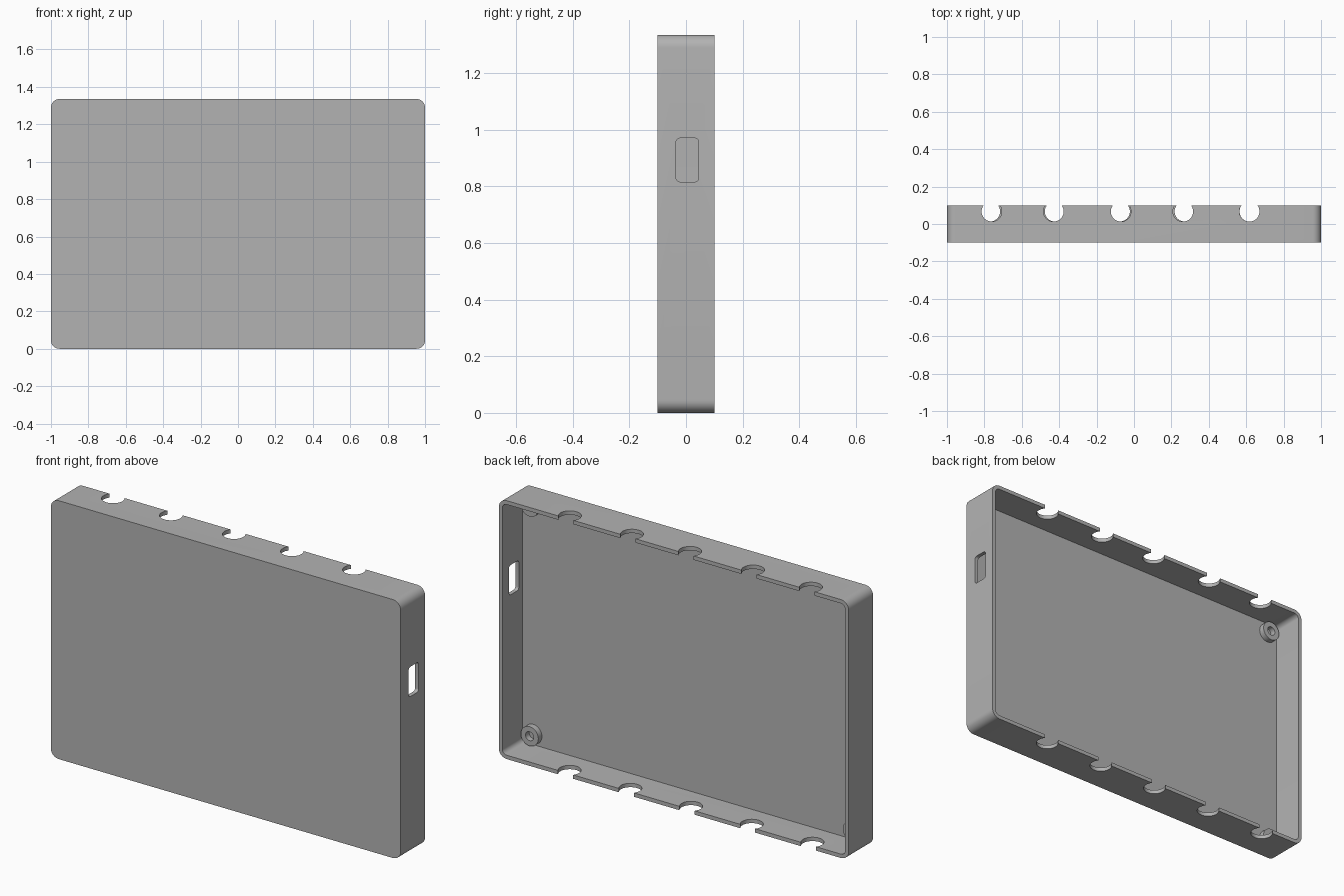
import bpy
import bmesh
from math import pi, sin, cos
from mathutils import Matrix, Vector

cube = bpy.data.objects.get("Cube")
if cube:
    bpy.data.objects.remove(cube, do_unlink=True)

HALF_X, HALF_Y, HEIGHT = 1.0, 0.1, 1.335
WALL, FLOOR, CORNER = 0.02, 0.033, 0.045
MID_Z = HEIGHT / 2
FLOOR_Y = -HALF_Y + FLOOR

grey = bpy.data.materials.new("plain grey")
grey.use_nodes = True
grey.diffuse_color = (0.45, 0.45, 0.45, 1)
grey.node_tree.nodes["Principled BSDF"].inputs["Base Color"].default_value = grey.diffuse_color


def rounded_rect(half_w, half_h, radius, steps=8):
    """Outline of a rounded rectangle, counter-clockwise."""
    points = []
    for quarter, (sx, sy) in enumerate([(1, 1), (-1, 1), (-1, -1), (1, -1)]):
        for i in range(steps + 1):
            a = (quarter + i / steps) * pi / 2
            points.append((sx * (half_w - radius) + radius * cos(a),
                           sy * (half_h - radius) + radius * sin(a)))
    return points


def circle(radius, steps=40):
    return [(radius * cos(2 * pi * i / steps), radius * sin(2 * pi * i / steps))
            for i in range(steps)]


def prism(name, outline, axis, start, length, centre):
    """Extrude an outline along an axis; centre places it on the other two axes."""
    u, v, w = {"X": ("Y", "Z", 0), "Y": ("X", "Z", 1), "Z": ("X", "Y", 2)}[axis]
    bm = bmesh.new()
    verts = []
    for a, b in outline:
        p = Vector()
        p["XYZ".index(u)] = a + centre[0]
        p["XYZ".index(v)] = b + centre[1]
        p[w] = start
        verts.append(bm.verts.new(p))
    face = bm.faces.new(verts)
    ext = bmesh.ops.extrude_face_region(bm, geom=[face])["geom"]
    shift = Vector()
    shift[w] = length
    bmesh.ops.translate(bm, vec=shift, verts=[g for g in ext if isinstance(g, bmesh.types.BMVert)])
    bmesh.ops.recalc_face_normals(bm, faces=bm.faces)
    mesh = bpy.data.meshes.new(name)
    bm.to_mesh(mesh)
    bm.free()
    mesh.materials.append(grey)
    obj = bpy.data.objects.new(name, mesh)
    bpy.context.collection.objects.link(obj)
    return obj


def select(obj):
    bpy.ops.object.select_all(action="DESELECT")
    obj.select_set(True)
    bpy.context.view_layer.objects.active = obj


def cut(target, cutter):
    mod = target.modifiers.new("cut", "BOOLEAN")
    mod.operation = "DIFFERENCE"
    mod.solver = "EXACT"
    mod.object = cutter
    cutter.hide_render = True
    select(target)
    bpy.ops.object.modifier_apply(modifier=mod.name)
    bpy.data.objects.remove(cutter, do_unlink=True)


def smooth(obj):
    select(obj)
    bpy.ops.object.shade_smooth_by_angle(angle=pi / 6)


# Tray body, open at the back
tray = prism("tray", rounded_rect(HALF_X, MID_Z, CORNER), "Y", -HALF_Y, 2 * HALF_Y, (0, MID_Z))
cut(tray, prism("cavity", rounded_rect(HALF_X - WALL, MID_Z - WALL, CORNER - WALL), "Y",
                FLOOR_Y, 2 * HALF_Y, (0, MID_Z)))

# Port opening in the left wall
cut(tray, prism("port_cutter", rounded_rect(0.04, 0.077, 0.014), "X",
                HALF_X - 0.1, 0.2, (0.005, 0.893)))

# Round notches along the top and bottom walls
top_notches = [-0.761, -0.43, -0.07, 0.262, 0.617]
bottom_notches = [-0.77 + 0.347 * i for i in range(5)]
for z, places in ((HEIGHT, top_notches), (0, bottom_notches)):
    for x in places:
        cut(tray, prism("notch_cutter", circle(0.054), "Z", z - 0.05, 0.1, (x, 0.067)))
smooth(tray)

# Hollow standoffs in the four corners
for x in (-0.92, 0.92):
    for z in (0.075, HEIGHT - 0.075):
        post = prism("standoff", circle(0.05), "Y", FLOOR_Y - 0.005, 0.035, (x, z))
        cut(post, prism("bore_cutter", circle(0.023), "Y", FLOOR_Y - 0.02, 0.1, (x, z)))
        smooth(post)
